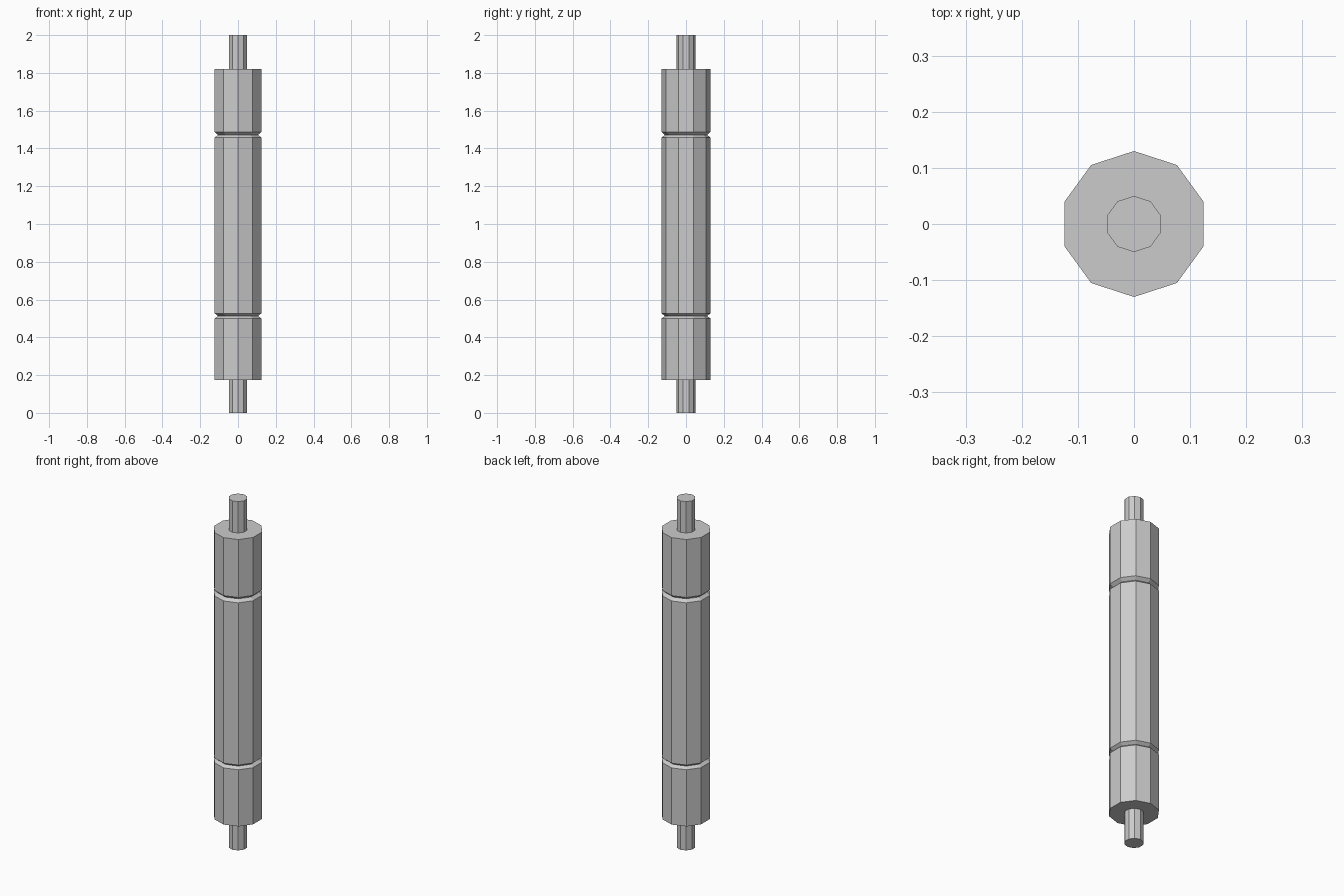
import bpy, bmesh
from math import cos, sin, pi

if "Cube" in bpy.data.objects:
    bpy.data.objects.remove(bpy.data.objects["Cube"])

SIDES = 10
SHAFT_R, BODY_R, GROOVE_R = 0.05, 0.13, 0.112


def lathe(name, profile):
    """Turn a (radius, z) profile into a flat-sided closed solid."""
    bm = bmesh.new()
    rings = []
    for r, z in profile:
        angles = [pi / 2 + 2 * pi * i / SIDES for i in range(SIDES)]
        rings.append([bm.verts.new((r * cos(a), r * sin(a), z)) for a in angles])
    for low, high in zip(rings, rings[1:]):
        for i in range(SIDES):
            j = (i + 1) % SIDES
            bm.faces.new((low[i], low[j], high[j], high[i]))
    bm.faces.new(rings[0][::-1])
    bm.faces.new(rings[-1])
    bmesh.ops.recalc_face_normals(bm, faces=bm.faces)
    mesh = bpy.data.meshes.new(name)
    bm.to_mesh(mesh)
    bm.free()
    obj = bpy.data.objects.new(name, mesh)
    bpy.context.collection.objects.link(obj)
    return obj


def groove(bottom, middle, top):
    """V-shaped groove cut into the roller body."""
    return [(BODY_R, bottom), (GROOVE_R, middle), (BODY_R, top)]


# Roller: axle stub, grooved body, axle stub
lathe("roller", [
    (SHAFT_R, 0.0), (SHAFT_R, 0.175), (BODY_R, 0.175),
    *groove(0.50, 0.513, 0.527),
    *groove(1.457, 1.472, 1.488),
    (BODY_R, 1.82), (SHAFT_R, 1.82), (SHAFT_R, 2.0),
])
